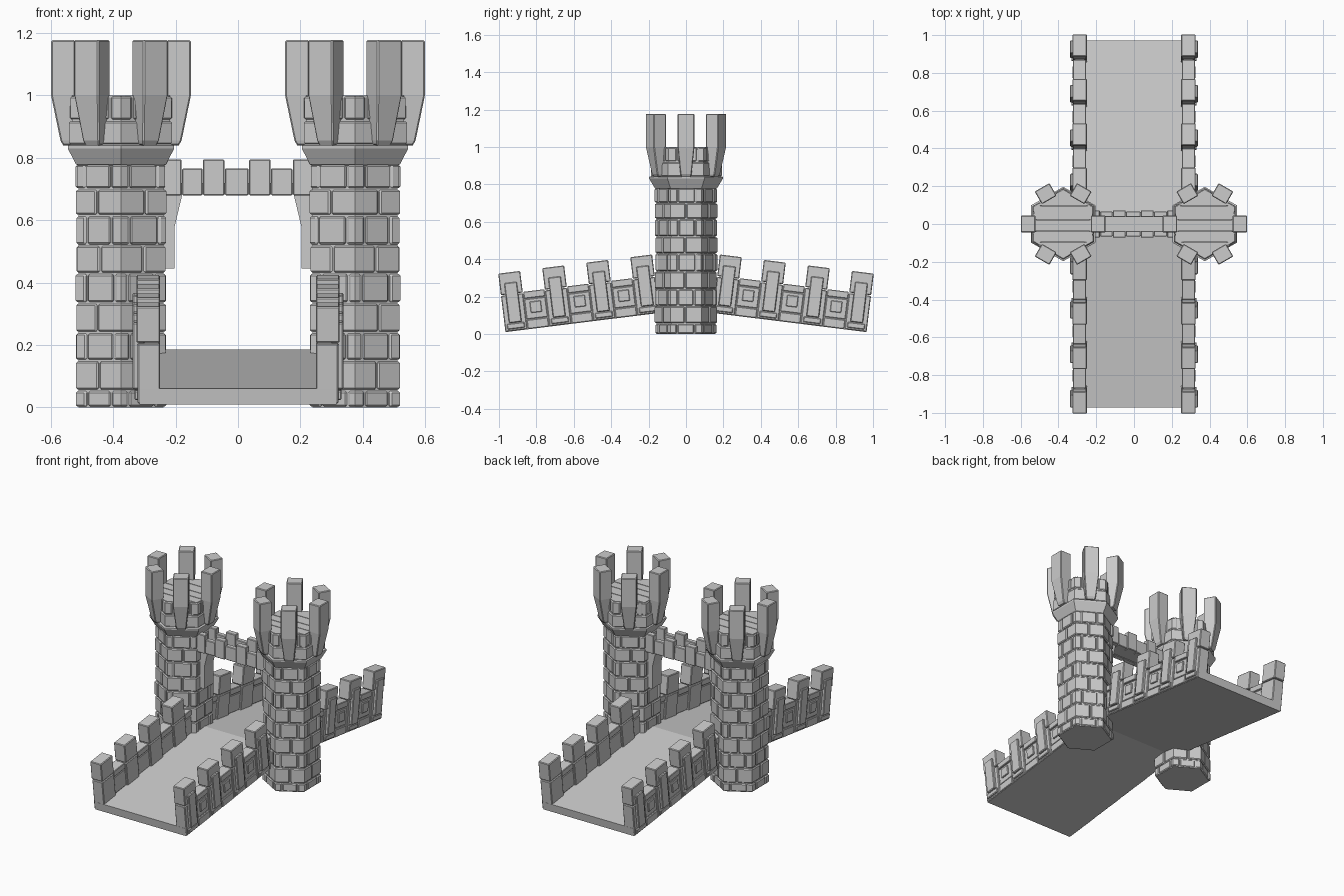
import bpy, bmesh, math, random
from mathutils import Matrix, Vector

if "Cube" in bpy.data.objects:
    bpy.data.objects.remove(bpy.data.objects["Cube"])

random.seed(4)
TX = 0.375            # tower centre in x
S3 = math.sqrt(3)


def loft(bm, rings):
    """Closed solid through a list of rings with equal point counts."""
    loops = [[bm.verts.new(p) for p in r] for r in rings]
    n = len(loops[0])
    for a, b in zip(loops, loops[1:]):
        for i in range(n):
            j = (i + 1) % n
            bm.faces.new((a[i], a[j], b[j], b[i]))
    bm.faces.new(loops[0][::-1])
    bm.faces.new(loops[-1])


def box(bm, x, y, z, m=Matrix()):
    ring = [(x[0], y[0]), (x[1], y[0]), (x[1], y[1]), (x[0], y[1])]
    loft(bm, [[m @ Vector((px, py, h)) for px, py in ring] for h in z])


def finish(name, bm, bevel=0.0, mirror=(True, False)):
    bmesh.ops.recalc_face_normals(bm, faces=bm.faces)
    me = bpy.data.meshes.new(name)
    bm.to_mesh(me)
    bm.free()
    ob = bpy.data.objects.new(name, me)
    bpy.context.collection.objects.link(ob)
    if bevel:
        b = ob.modifiers.new("bevel", "BEVEL")
        b.width, b.segments = bevel, 1
        b.limit_method, b.angle_limit = "ANGLE", math.radians(62)
    if any(mirror):
        mod = ob.modifiers.new("mirror", "MIRROR")
        mod.use_axis = (mirror[0], mirror[1], False)
        mod.use_mirror_merge = False
    return ob


def hex_ring(r, z):
    return [(TX + r * math.cos(math.radians(30 + 60 * k)),
             r * math.sin(math.radians(30 + 60 * k)), z) for k in range(6)]


def on_hex(u, r):
    """Point at perimeter position u (0..6) of the tower hexagon."""
    k = math.floor(u)
    c = [Vector((math.cos(math.radians(30 + 60 * i)), math.sin(math.radians(30 + 60 * i)))) for i in (k, k + 1)]
    return c[0].lerp(c[1], u - k) * r


def course(bm, r, z0, z1, cuts):
    """One row of bricks around the hexagon, some wrapping its corners."""
    cuts = [c + random.uniform(-0.05, 0.05) for c in cuts]
    cuts.append(cuts[0] + 6)
    for a, b in zip(cuts, cuts[1:]):
        a, b = a + 0.018, b - 0.018
        us = [a] + [k for k in range(math.ceil(a), math.ceil(b))] + [b]
        rr = r + random.uniform(-0.003, 0.002)
        pts = [on_hex(u, rr) for u in us] + [on_hex(u, r * 0.86) for u in us[::-1]]
        loft(bm, [[(TX + p.x, p.y, z) for p in pts] for z in (z0 + 0.003, z1 - 0.003)])


# Tower core with flared collar and wider head
bm = bmesh.new()
loft(bm, [hex_ring(r, z) for r, z in
          ((0.157, 0), (0.157, 0.775), (0.167, 0.78), (0.197, 0.83), (0.197, 0.84), (0.182, 0.845), (0.182, 0.985))])
finish("tower_core", bm)

# Tower brick courses
bm = bmesh.new()
levels = [0, 0.055, 0.15, 0.24, 0.335, 0.43, 0.52, 0.615, 0.70, 0.78]
halves = [k + 0.5 for k in range(6)]
wides = [k + f for k in range(6) for f in (0.2, 0.8)]
for i, (a, b) in enumerate(zip(levels, levels[1:])):
    course(bm, 0.166, a, b, halves if i % 2 else wides)
course(bm, 0.191, 0.84, 0.92, halves)
course(bm, 0.188, 0.92, 1.0, wides)
finish("tower_bricks", bm, 0.005)

# Plank floor on the tower head
bm = bmesh.new()
for a, b in ((-0.175, -0.098), (-0.094, -0.04), (-0.036, 0.02), (0.024, 0.094), (0.098, 0.175)):
    w = [min(0.158, (0.182 - abs(y)) * S3) for y in (a, b)]
    ring = [(TX - w[0], a), (TX + w[0], a), (TX + w[1], b), (TX - w[1], b)]
    loft(bm, [[(x, y, z) for x, y in ring] for z in (0.98, 1.0)])
finish("tower_floor_planks", bm)

# Leaning tower battlements, one on each face
bm = bmesh.new()
for k in range(6):
    m = Matrix.Translation((TX, 0, 0)) @ Matrix.Rotation(math.radians(60 * k), 4, "Z")
    rings = []
    for z, r0, r1, w in ((0.84, 0.145, 0.185, 0.026), (0.855, 0.145, 0.194, 0.03),
                         (1.0, 0.147, 0.224, 0.045), (1.177, 0.147, 0.224, 0.045)):
        rings.append([m @ Vector(p) for p in ((r0, -w, z), (r1, -w, z), (r1, w, z), (r0, w, z))])
    loft(bm, rings)
finish("tower_battlements", bm, 0.004)

# Sloped frame shared by the ramp and its walls: local y runs uphill
slope = math.radians(7.1)
ramp = Matrix.Translation((0, -0.965, 0.01)) @ Matrix.Rotation(slope, 4, "X")

# Bridge deck, a shallow peaked slab
bm = bmesh.new()
t = math.tan(slope)
prof = [(-0.965, 0.01), (0, 0.01 + 0.965 * t), (0.965, 0.01),
        (0.972, 0.06), (0, 0.065 + 0.965 * t), (-0.972, 0.06)]
loft(bm, [[(x, y, z) for y, z in prof] for x in (-0.315, 0.315)])
finish("bridge_deck", bm, mirror=(False, False))

# Low parapet walls with stone bands
STEP, POST = 0.237, 0.118
bm = bmesh.new()
box(bm, (0.262, 0.312), (0.006, 0.95), (0.004, 0.19), ramp)
for i in range(4):
    s0, s1 = i * STEP + POST + 0.003, (i + 1) * STEP - 0.003
    mid = (s0 + s1) / 2
    box(bm, (0.255, 0.322), (s0, s1), (0.002, 0.05), ramp)      # base stone
    box(bm, (0.255, 0.322), (s0, s1), (0.165, 0.202), ramp)     # coping
    box(bm, (0.257, 0.317), (s0, s1), (0.054, 0.161), ramp)     # panel
    box(bm, (0.30, 0.325), (mid - 0.03, mid + 0.03), (0.085, 0.145), ramp)
finish("parapet_wall", bm, 0.003, (True, True))

# Parapet posts with an outer pilaster
bm = bmesh.new()
for i in range(4):
    s = i * STEP
    box(bm, (0.25, 0.322), (s, s + POST), (0.002, 0.195), ramp)
    box(bm, (0.25, 0.326), (s, s + POST), (0.199, 0.315), ramp)
    box(bm, (0.30, 0.338), (s + 0.025, s + 0.093), (0.045, 0.26), ramp)
    box(bm, (0.30, 0.332), (s + 0.012, s + 0.106), (0.012, 0.042), ramp)
finish("parapet_posts", bm, 0.004, (True, True))

# Walkway between the towers
bm = bmesh.new()
box(bm, (-0.25, 0.25), (-0.062, 0.062), (0.683, 0.72))
finish("walkway_beam", bm, mirror=(False, False))

# Walkway parapet blocks, alternating high and low
bm = bmesh.new()
edges = [-0.25, -0.18, -0.113, -0.043, 0.035, 0.105, 0.175, 0.25]
for i, (a, b) in enumerate(zip(edges, edges[1:])):
    high = i % 2 == 0 and i not in (2, 4) or i in (2, 4)
    high = (a, b) in ((-0.25, -0.18), (-0.113, -0.043), (0.035, 0.105), (0.175, 0.25))
    box(bm, (a + 0.001, b - 0.001), (-0.072 if high else -0.066, -0.036), (0.68, 0.795 if high else 0.766))
finish("walkway_parapet", bm, 0.003, (False, True))

# Brackets under the walkway
bm = bmesh.new()
prof = [(0.178, 0.685), (0.203, 0.58), (0.203, 0.445), (0.25, 0.445), (0.25, 0.685)]
loft(bm, [[(x, y, z) for x, z in prof] for y in (-0.045, 0.045)])
finish("walkway_bracket", bm)
